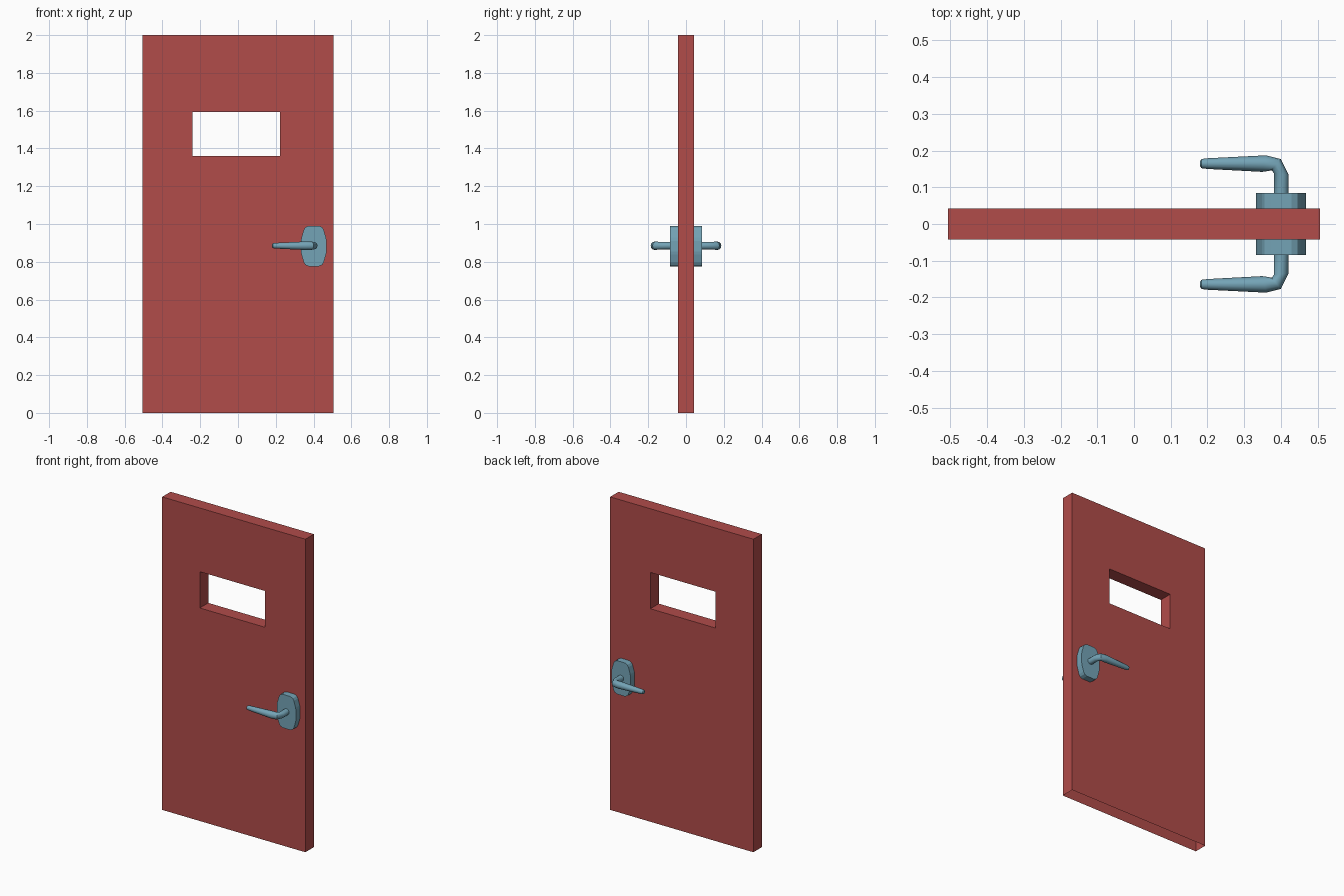
import bpy, bmesh, math

if "Cube" in bpy.data.objects:
    bpy.data.objects.remove(bpy.data.objects["Cube"])


def material(name, rgb):
    m = bpy.data.materials.new(name)
    m.diffuse_color = (*rgb, 1)
    m.use_nodes = True
    m.node_tree.nodes["Principled BSDF"].inputs["Base Color"].default_value = m.diffuse_color
    return m


RED = material("red paint", (0.44, 0.072, 0.068))
STEEL = material("blue grey metal", (0.175, 0.37, 0.47))
HALF = 0.0425           # half the door thickness
HX, HZ = 0.401, 0.885   # handle position


def finish(bm, name, mat):
    bmesh.ops.recalc_face_normals(bm, faces=bm.faces)
    me = bpy.data.meshes.new(name)
    bm.to_mesh(me)
    bm.free()
    me.materials.append(mat)
    ob = bpy.data.objects.new(name, me)
    bpy.context.collection.objects.link(ob)
    return ob


def bridge(bm, a, b):
    n = len(a)
    return [bm.faces.new((a[i], a[(i + 1) % n], b[(i + 1) % n], b[i])) for i in range(n)]


# Door leaf: rectangular frame around the window opening, underside left open
def rect(bm, x0, x1, z0, z1, y):
    return [bm.verts.new((x, y, z)) for x, z in ((x0, z0), (x1, z0), (x1, z1), (x0, z1))]


bm = bmesh.new()
outer = [rect(bm, -0.506, 0.506, 0, 2, y) for y in (-HALF, HALF)]
inner = [rect(bm, -0.24, 0.222, 1.361, 1.593, y) for y in (-HALF, HALF)]
for o, i in zip(outer, inner):
    bridge(bm, o, i)
bridge(bm, *inner)
sides = bridge(bm, *outer)
bmesh.ops.recalc_face_normals(bm, faces=bm.faces)
bmesh.ops.delete(bm, geom=[sides[0]], context='FACES_ONLY')
finish(bm, "door_leaf", RED)


# Back plate: one quarter of the outline, mirrored into a closed loop
QUARTER = [(0.068, 0.028), (0.065, 0.045), (0.053, 0.086), (0.045, 0.099), (0.028, 0.107)]


def back_plate(name, side):
    right = [(x, -z) for x, z in reversed(QUARTER)] + QUARTER
    loop = right + [(-x, z) for x, z in reversed(right)]
    bm = bmesh.new()
    rings = [[bm.verts.new((HX + x, side * y, 0.883 + z)) for x, z in loop]
             for y in (HALF, 0.084)]
    bridge(bm, *rings)
    for r in rings:
        bm.faces.new(r)
    finish(bm, name, STEEL)


# Lever: rings given by outer point, inner point and half height
RINGS = [((0.421, 0.080), (0.381, 0.080), 0.020),
         ((0.421, 0.134), (0.381, 0.139), 0.020),
         ((0.400, 0.177), (0.375, 0.146), 0.022),
         ((0.360, 0.187), (0.350, 0.142), 0.0225),
         ((0.200, 0.179), (0.200, 0.150), 0.0150),
         ((0.184, 0.177), (0.184, 0.152), 0.0130),
         ((0.180, 0.171), (0.180, 0.158), 0.0090)]


def lever(name, side, n=12):
    bm = bmesh.new()
    rings = []
    for (ox, oy), (ix, iy), h in RINGS:
        ring = []
        for k in range(n):
            a = 2 * math.pi * k / n
            c, s = (1 + math.cos(a)) / 2, math.sin(a)
            ring.append(bm.verts.new((ix + (ox - ix) * c, side * (iy + (oy - iy) * c), HZ + h * s)))
        rings.append(ring)
    for a, b in zip(rings, rings[1:]):
        bridge(bm, a, b)
    bm.faces.new(rings[0])
    bm.faces.new(rings[-1])
    ob = finish(bm, name, STEEL)
    bpy.ops.object.select_all(action='DESELECT')
    ob.select_set(True)
    bpy.context.view_layer.objects.active = ob
    bpy.ops.object.shade_smooth_by_angle(angle=math.radians(35))


for label, side in (("front", -1), ("back", 1)):
    back_plate(label + "_handle_plate", side)
    lever(label + "_lever", side)
